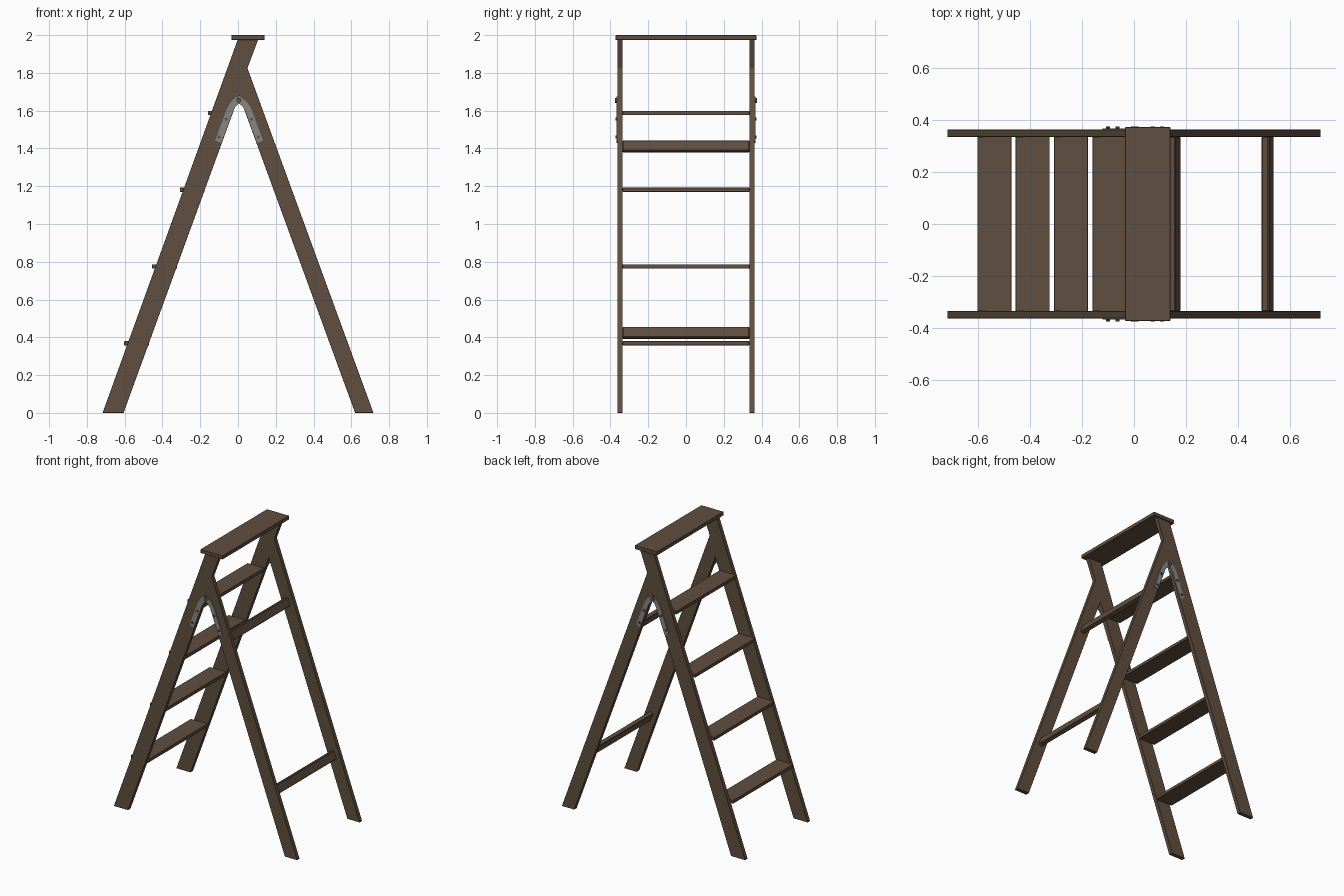
import bpy, bmesh, math
from mathutils import Vector

if "Cube" in bpy.data.objects:
    bpy.data.objects.remove(bpy.data.objects["Cube"])


def material(name, col):
    m = bpy.data.materials.new(name)
    m.diffuse_color = (*col, 1)
    m.use_nodes = True
    m.node_tree.nodes["Principled BSDF"].inputs["Base Color"].default_value = m.diffuse_color
    return m


WOOD = material("brown wood", (0.118, 0.077, 0.050))
STEEL = material("grey steel", (0.25, 0.24, 0.225))
RIVET = material("dark rivet steel", (0.10, 0.095, 0.09))


def finish(name, bm, mat, bevel=0.0):
    bmesh.ops.recalc_face_normals(bm, faces=bm.faces)
    me = bpy.data.meshes.new(name)
    bm.to_mesh(me)
    bm.free()
    me.materials.append(mat)
    ob = bpy.data.objects.new(name, me)
    bpy.context.collection.objects.link(ob)
    if bevel:
        b = ob.modifiers.new("bevel", 'BEVEL')
        b.width, b.segments, b.limit_method = bevel, 1, 'ANGLE'
    return ob


def plate(name, pts, y0, y1, mat, bevel=0.0):
    """Extrude an x-z outline from y0 to y1."""
    bm = bmesh.new()
    f = bm.faces.new([bm.verts.new((x, y0, z)) for x, z in pts])
    r = bmesh.ops.extrude_face_region(bm, geom=[f])
    bmesh.ops.translate(bm, vec=(0, y1 - y0, 0),
                        verts=[v for v in r["geom"] if isinstance(v, bmesh.types.BMVert)])
    return finish(name, bm, mat, bevel)


def bar(name, cx, cz, w, h, half, tilt=0.0, bevel=0.0015):
    """Rectangular section in x-z, tilted, spanning -half..half in y."""
    c, s = math.cos(tilt), math.sin(tilt)
    pts = [(cx + a * w / 2 * c - b * h / 2 * s, cz + a * w / 2 * s + b * h / 2 * c)
           for a, b in ((-1, -1), (1, -1), (1, 1), (-1, 1))]
    return plate(name, pts, -half, half, WOOD, bevel)


def strip(path, w):
    """Outline of a bent strap of width w following the path."""
    left, right = [], []
    for i, p in enumerate(path):
        a = Vector(path[max(i - 1, 0)])
        b = Vector(path[min(i + 1, len(path) - 1)])
        d = (b - a).normalized()
        n = Vector((-d.y, d.x)) * w / 2
        left.append(tuple(Vector(p) + n))
        right.append(tuple(Vector(p) - n))
    return left + right[::-1]


def rivet(name, x, z, y0, y1, r):
    pts = [(x + r * math.cos(k * math.pi / 5), z + r * math.sin(k * math.pi / 5))
           for k in range(10)]
    plate(name, pts, y0, y1, RIVET)


# side frames: front rail and rear leg lie flush in one plane
frame = [(-0.717, 0), (-0.606, 0), (0.006, 1.68), (0.62, 0), (0.717, 0),
         (0.05, 1.825), (0.108, 1.98), (0.0, 1.98)]
front_arm = [(-0.105, 1.435), (-0.042, 1.605), (-0.025, 1.635), (0.004, 1.662)]
rear_arm = [(0.117, 1.435), (0.055, 1.605), (0.035, 1.635), (0.0, 1.662)]
for side, s in (("near", -1), ("far", 1)):
    plate(side + "_side_frame", frame, s * 0.335, s * 0.363, WOOD, 0.001)
    # folding hinge straps with rivets
    plate(side + "_hinge_front_arm", strip(front_arm, 0.035), s * 0.362, s * 0.368, STEEL)
    plate(side + "_hinge_rear_arm", strip(rear_arm, 0.033), s * 0.362, s * 0.367, STEEL)
    for i, (x, z) in enumerate(((-0.100, 1.46), (-0.063, 1.555), (0.107, 1.46), (0.072, 1.555))):
        rivet(f"{side}_rivet_{i}", x, z, s * 0.365, s * 0.374, 0.008)
    rivet(side + "_hinge_pin", 0.003, 1.655, s * 0.365, s * 0.375, 0.014)

# top board
bar("top_board", 0.053, 1.987, 0.174, 0.026, 0.372)

# four treads
for i in range(4):
    bar(f"tread_{i + 1}", -0.537 + 0.1475 * i, 0.3685 + 0.4065 * i, 0.131, 0.023, 0.335)

# rear cross bars, tilted along the rear legs
for i, (x, z) in enumerate(((0.514, 0.424), (0.155, 1.411))):
    bar(f"rear_cross_bar_{i + 1}", x, z, 0.03, 0.06, 0.336, math.radians(20), 0.004)
